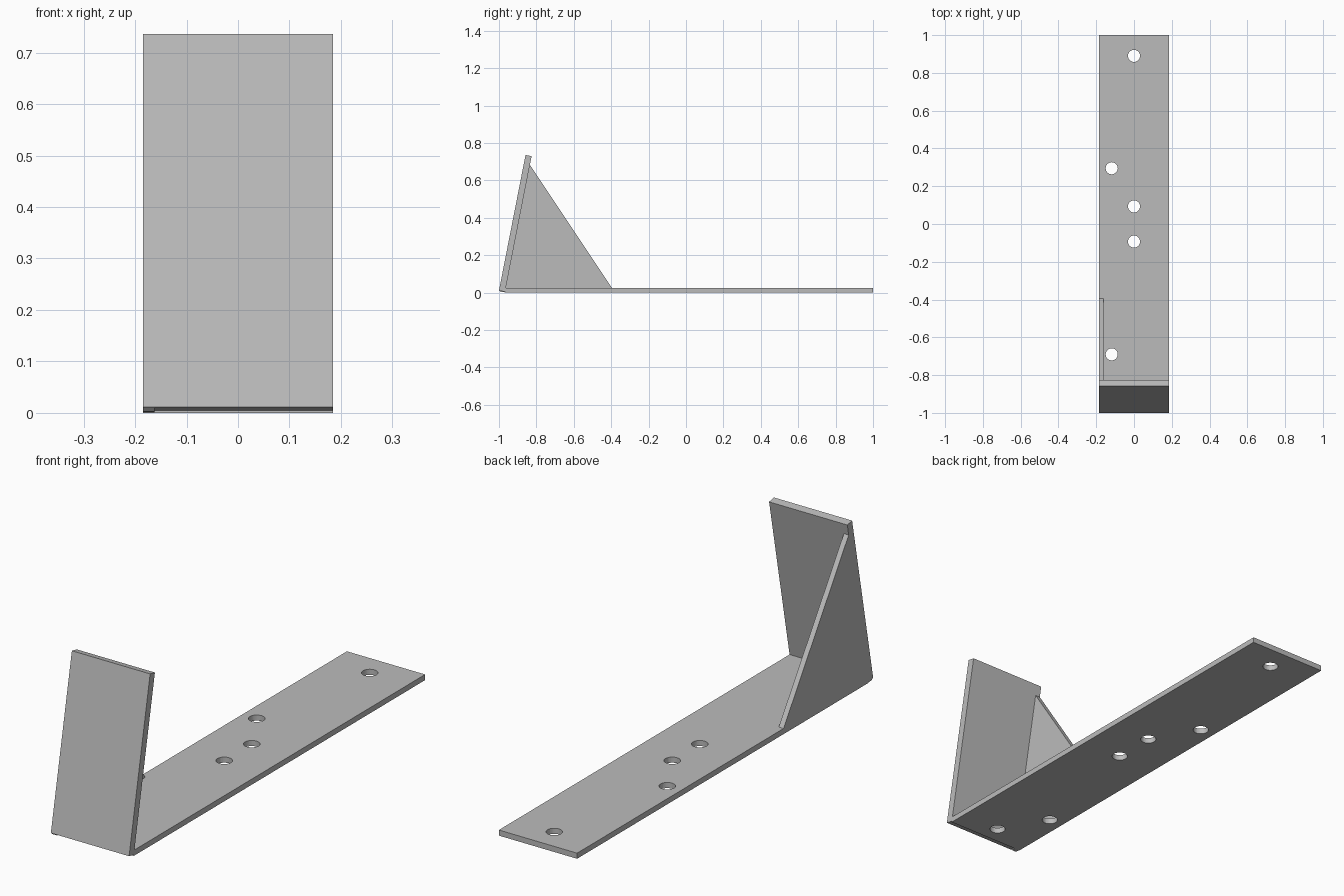
import bpy
import bmesh
from math import cos, sin, atan2
from mathutils import Vector

cube = bpy.data.objects.get("Cube")
if cube:
    bpy.data.objects.remove(cube, do_unlink=True)

HALF = 0.185      # half width of the bracket
BASE_T = 0.024    # base plate thickness
PLATE_T = 0.033   # upright plate thickness

steel = bpy.data.materials.new("grey_steel")
steel.use_nodes = True
steel.diffuse_color = (0.5, 0.5, 0.5, 1)
steel.node_tree.nodes["Principled BSDF"].inputs["Base Color"].default_value = (0.5, 0.5, 0.5, 1)


def add_object(name, bm):
    bmesh.ops.recalc_face_normals(bm, faces=bm.faces)
    mesh = bpy.data.meshes.new(name)
    bm.to_mesh(mesh)
    bm.free()
    mesh.materials.append(steel)
    obj = bpy.data.objects.new(name, mesh)
    bpy.context.collection.objects.link(obj)
    return obj


def extrude_profile(name, points, x0, x1):
    """Extrude a (y, z) outline from x0 to x1."""
    bm = bmesh.new()
    face = bm.faces.new([bm.verts.new((x0, y, z)) for y, z in points])
    ext = bmesh.ops.extrude_face_region(bm, geom=[face])
    verts = [v for v in ext["geom"] if isinstance(v, bmesh.types.BMVert)]
    bmesh.ops.translate(bm, verts=verts, vec=(x1 - x0, 0, 0))
    return add_object(name, bm)


# Base plate
base = extrude_profile("base_plate", [(-0.968, 0), (1, 0), (1, BASE_T), (-0.968, BASE_T)], -HALF, HALF)

# Screw holes through the base
holes = [(0, 0.89), (-0.118, 0.295), (0, 0.093), (0, -0.093), (-0.118, -0.69), (0, -0.89)]
bm = bmesh.new()
for x, y in holes:
    made = bmesh.ops.create_cone(bm, cap_ends=True, segments=32, radius1=0.032, radius2=0.032, depth=0.1)
    bmesh.ops.translate(bm, verts=made["verts"], vec=(x, y, BASE_T / 2))
cutter = add_object("hole_cutter", bm)
cutter.hide_render = True
cutter.hide_viewport = True
cut = base.modifiers.new("screw_holes", "BOOLEAN")
cut.operation = "DIFFERENCE"
cut.solver = "EXACT"
cut.object = cutter

# Leaning upright plate with square-cut ends
bottom, top = Vector((-1, 0.011)), Vector((-0.858, 0.736))
lean = atan2(top.x - bottom.x, top.y - bottom.y)
across = Vector((cos(lean), -sin(lean))) * PLATE_T
extrude_profile("upright_plate", [bottom, bottom + across, top + across, top], -HALF, HALF)

# Triangular gusset on one edge, reaching under the upright
extrude_profile("side_gusset",
                [(-0.998, 0.011), (-0.99, 0.003), (-0.968, 0.002), (-0.93, BASE_T / 2),
                 (-0.385, BASE_T / 2), (-0.395, BASE_T), (-0.836, 0.685), (-0.85, 0.68)],
                -HALF, -HALF + 0.023)
